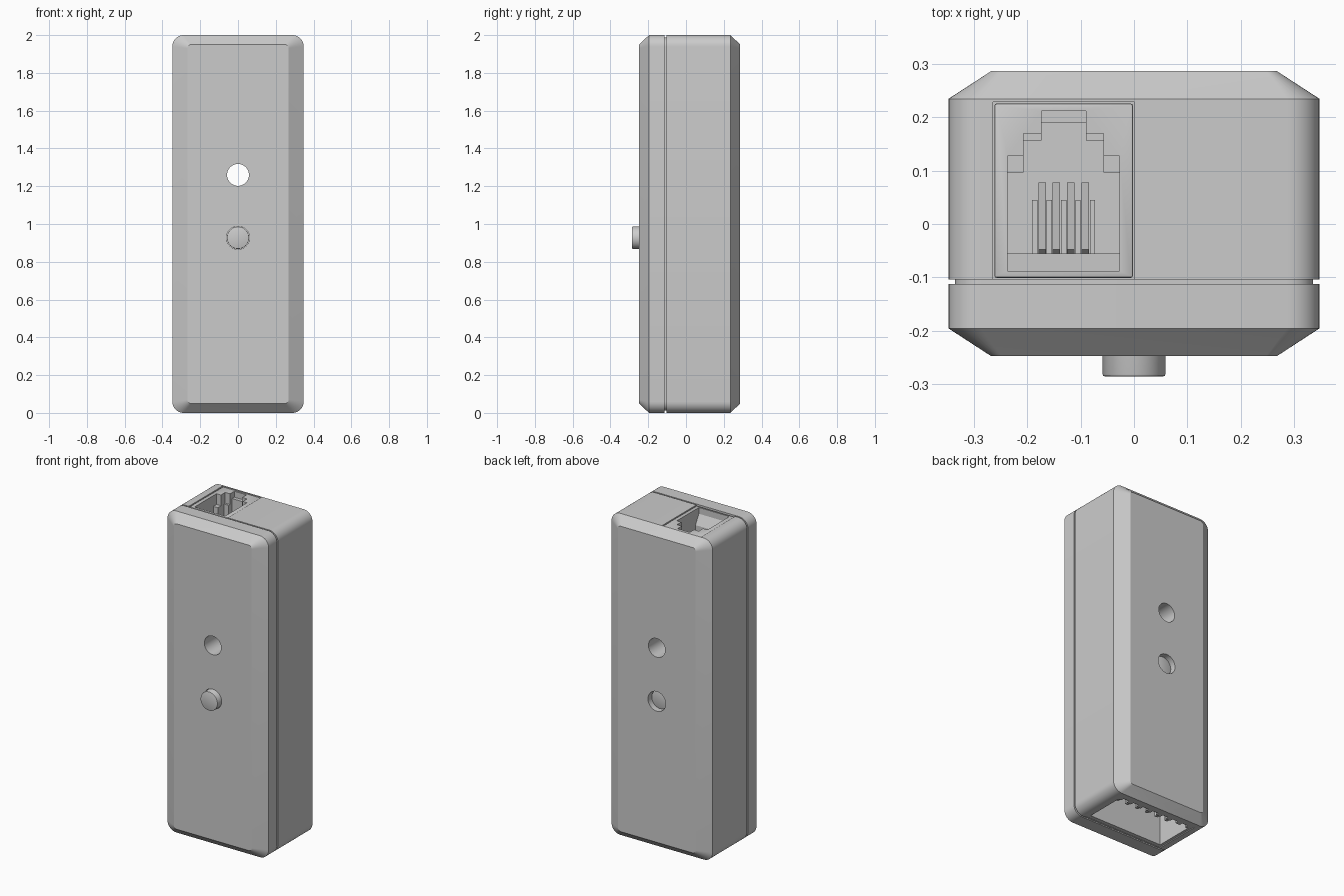
import bpy, bmesh
from math import cos, sin, pi
from mathutils import Matrix

if "Cube" in bpy.data.objects:
    bpy.data.objects.remove(bpy.data.objects["Cube"])


def finish(name, bm):
    bmesh.ops.recalc_face_normals(bm, faces=bm.faces)
    me = bpy.data.meshes.new(name)
    bm.to_mesh(me)
    bm.free()
    ob = bpy.data.objects.new(name, me)
    bpy.context.collection.objects.link(ob)
    return ob


def select(ob):
    bpy.ops.object.select_all(action='DESELECT')
    bpy.context.view_layer.objects.active = ob
    ob.select_set(True)


def box(name, x, y, z, bevel=0):
    bm = bmesh.new()
    bmesh.ops.create_cube(bm, size=1)
    for v in bm.verts:
        v.co = [(a + b) / 2 + c * (b - a) for (a, b), c in zip((x, y, z), v.co)]
    if bevel:
        bmesh.ops.bevel(bm, geom=bm.edges[:], offset=bevel, segments=2, affect='EDGES', profile=0.5)
    return finish(name, bm)


def cylinder(name, r, y0, y1, z, bevel=0):
    bm = bmesh.new()
    mat = Matrix.Translation((0, (y0 + y1) / 2, z)) @ Matrix.Rotation(pi / 2, 4, 'X')
    bmesh.ops.create_cone(bm, cap_ends=True, segments=48, radius1=r, radius2=r,
                          depth=y1 - y0, matrix=mat)
    if bevel:
        rims = [e for e in bm.edges if abs(e.verts[0].co.y - e.verts[1].co.y) < 1e-5]
        bmesh.ops.bevel(bm, geom=rims, offset=bevel, segments=2, affect='EDGES', profile=0.5)
    return finish(name, bm)


def prism(name, pts, axis, lo, hi):
    """Extrude a 2D profile along z (profile in x, y) or x (profile in y, z)."""
    bm = bmesh.new()
    place = (lambda p, t: (p[0], p[1], t)) if axis == 'z' else (lambda p, t: (t, p[0], p[1]))
    a, b = [[bm.verts.new(place(p, t)) for p in pts] for t in (lo, hi)]
    bm.faces.new(a)
    bm.faces.new(b)
    for i in range(len(pts)):
        j = (i + 1) % len(pts)
        bm.faces.new((a[i], a[j], b[j], b[i]))
    return finish(name, bm)


def shell(name, rings):
    """Loft rounded rectangles; each ring is y, inset x, inset z, corner radius."""
    bm = bmesh.new()
    loops = []
    for y, ix, iz, r in rings:
        loop = []
        for q, (sx, sz) in enumerate(((1, 1), (-1, 1), (-1, -1), (1, -1))):
            for k in range(9):
                a = (q + k / 8) * pi / 2
                loop.append(bm.verts.new((sx * (0.348 - ix - r) + r * cos(a), y,
                                          1 + sz * (1 - iz - r) + r * sin(a))))
        loops.append(loop)
    for a, b in zip(loops, loops[1:]):
        for i in range(len(a)):
            j = (i + 1) % len(a)
            bm.faces.new((a[i], a[j], b[j], b[i]))
    bm.faces.new(loops[0])
    bm.faces.new(loops[-1])
    return finish(name, bm)


def cut(ob, *cutters):
    for c in cutters:
        c.hide_render = True
        m = ob.modifiers.new('cut', 'BOOLEAN')
        m.operation, m.solver, m.object = 'DIFFERENCE', 'EXACT', c
        select(ob)
        bpy.ops.object.modifier_apply(modifier=m.name)
        bpy.data.objects.remove(c)


def smooth(ob):
    select(ob)
    bpy.ops.object.shade_smooth_by_angle(angle=pi / 7)


# Two-part case with a seam groove
cover = shell('front_cover', [(-0.248, 0.08, 0.05, 0.02), (-0.196, 0, 0, 0.06), (-0.113, 0, 0, 0.06)])
case = shell('back_case', [(-0.113, 0.012, 0.012, 0.05), (-0.104, 0.012, 0.012, 0.05),
                           (-0.104, 0, 0, 0.06), (0.235, 0, 0, 0.06), (0.287, 0.08, 0.05, 0.02)])
for part in (cover, case):
    cut(part, cylinder('through_hole', 0.058, -0.5, 0.5, 1.26),
        cylinder('button_hole', 0.061, -0.5, 0.5, 0.927))
cut(case, box('jack_bay', (-0.265, 0.001), (-0.104, 0.229), (1.5, 2.1)),
    box('terminal_bay', (-0.275, 0.275), (-0.102, 0.2), (-0.1, 0.36)))
smooth(cover)
smooth(case)

# Push button running through the case
smooth(cylinder('button', 0.059, -0.286, 0.255, 0.927, 0.004))

# Modular phone jack in the top
JX = -0.132
jack = box('jack_housing', (-0.262, -0.002), (-0.101, 0.226), (1.505, 1.997), 0.004)
half = [(0.105, -0.088), (0.105, 0.128), (0.075, 0.128), (0.075, 0.17), (0.042, 0.17), (0.042, 0.212)]
outline = [(JX + x, y) for x, y in half] + [(JX - x, y) for x, y in reversed(half)]
cut(jack, prism('plug_opening', outline, 'z', 1.58, 2.1))
smooth(jack)
prism('jack_sill', [(-0.089, 1.57), (-0.055, 1.57), (-0.055, 1.9), (-0.089, 1.96)],
      'x', JX - 0.106, JX + 0.106)
box('latch_step', (JX - 0.043, JX + 0.043), (0.19, 0.213), (1.57, 1.96))
for s in (-1, 1):
    xs = sorted((JX + s * 0.075, JX + s * 0.106))
    box('latch_shoulder', xs, (0.097, 0.129), (1.57, 1.93))
    xs = sorted((JX + s * 0.042, JX + s * 0.076))
    box('latch_ledge', xs, (0.157, 0.171), (1.57, 1.93))

# Sprung contacts between plastic ribs
for i in range(4):
    x = JX + (i - 1.5) * 0.027
    prism('contact', [(-0.056, 1.88), (-0.048, 1.89), (0.078, 1.6), (0.078, 1.57), (0.066, 1.57)],
          'x', x - 0.007, x + 0.007)
for i in range(5):
    x = JX + (i - 2) * 0.027
    box('contact_rib', (x - 0.005, x + 0.005), (-0.056, 0.045), (1.57, 1.84))

# Seven-way pluggable terminal in the bottom
term = box('terminal_header', (-0.272, 0.272), (-0.1, 0.197), (0.003, 0.355))
pitch = 0.072
cut(term, box('socket', (-0.255, 0.255), (-0.075, 0.168), (-0.1, 0.3)),
    *[box('key_notch', ((i - 3) * pitch - 0.02, (i - 3) * pitch + 0.02), (0.15, 0.189), (-0.1, 0.25))
      for i in range(7)])
for i in range(7):
    x = (i - 3) * pitch
    box('terminal_pin', (x - 0.011, x + 0.011), (0.02, 0.042), (0.1, 0.31), 0.003)
